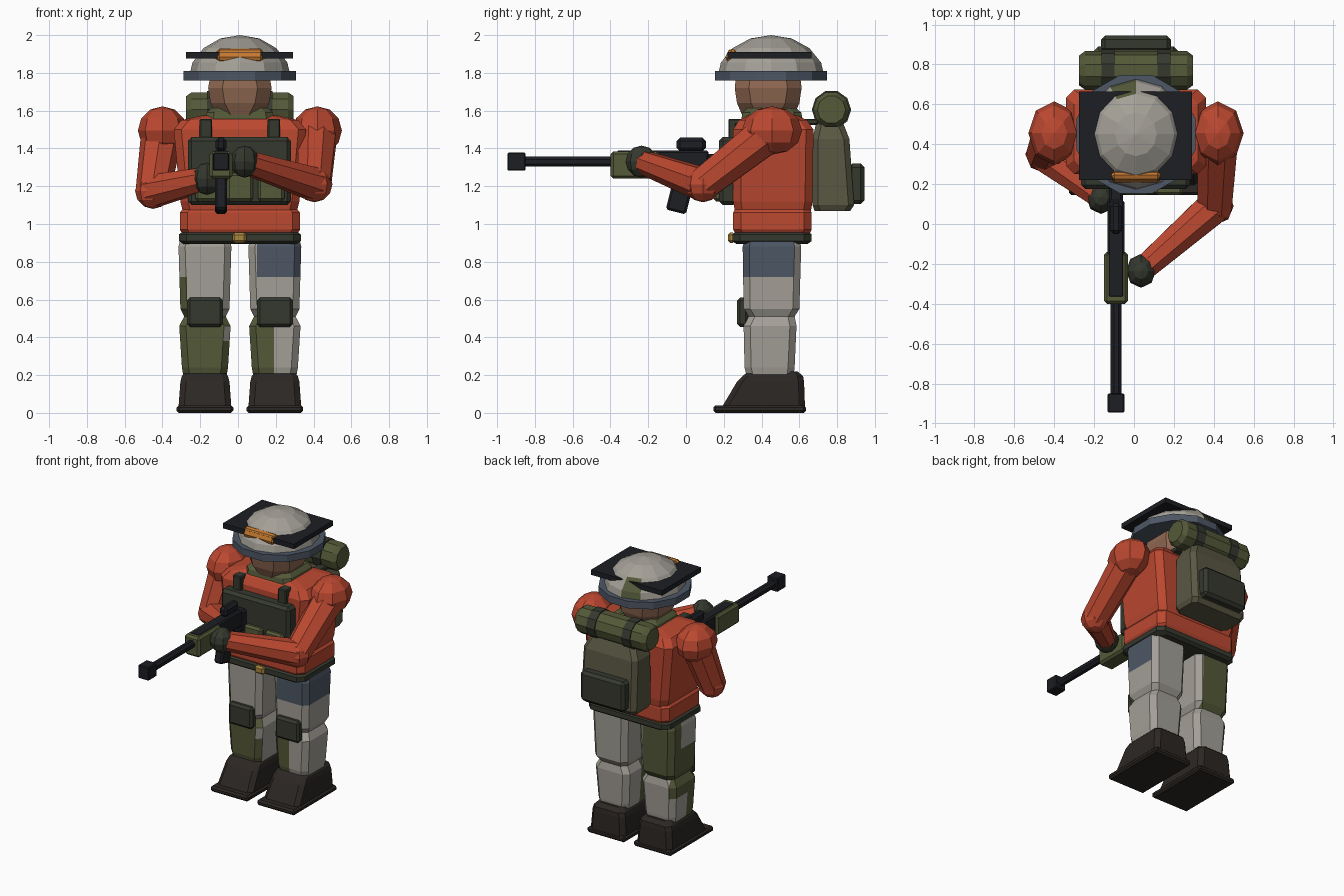
import bpy, bmesh, math
from mathutils import Vector, Matrix

if "Cube" in bpy.data.objects:
    bpy.data.objects.remove(bpy.data.objects["Cube"])

CX = 0.01  # the body sits slightly off the origin


def mat(name, r, g, b):
    m = bpy.data.materials.new(name)
    m.diffuse_color = (r, g, b, 1)
    m.use_nodes = True
    m.node_tree.nodes["Principled BSDF"].inputs["Base Color"].default_value = m.diffuse_color
    return m


RED = mat("red_cloth", 0.50, 0.065, 0.03)
SKIN = mat("skin", 0.28, 0.14, 0.085)
STONE = mat("stone_cloth", 0.37, 0.35, 0.31)
BLUE = mat("slate_cloth", 0.075, 0.095, 0.13)
OLIVE = mat("olive_cloth", 0.09, 0.10, 0.04)
PACK = mat("pack_cloth", 0.10, 0.095, 0.055)
DARK = mat("dark_webbing", 0.035, 0.04, 0.027)
BLACK = mat("black_metal", 0.012, 0.013, 0.017)
BOOT = mat("boot_leather", 0.025, 0.02, 0.017)
ORANGE = mat("orange_lens", 0.55, 0.19, 0.03)
GOLD = mat("buckle_metal", 0.40, 0.24, 0.05)


def finish(bm, name, mats, bevel=0):
    bmesh.ops.recalc_face_normals(bm, faces=bm.faces[:])
    me = bpy.data.meshes.new(name)
    bm.to_mesh(me)
    bm.free()
    ob = bpy.data.objects.new(name, me)
    bpy.context.collection.objects.link(ob)
    for m in mats:
        me.materials.append(m)
    if bevel:
        mod = ob.modifiers.new("bevel", 'BEVEL')
        mod.width, mod.segments = bevel, 1
    return ob


def box(name, x, y, z, m, bevel=0.012, tilt=0):
    """Box from (min, max) ranges, tilted about x."""
    bm = bmesh.new()
    bmesh.ops.create_cube(bm, size=1)
    for v in bm.verts:
        v.co = Vector((v.co.x * (x[1] - x[0]), v.co.y * (y[1] - y[0]), v.co.z * (z[1] - z[0])))
    ob = finish(bm, name, [m], bevel)
    ob.location = (sum(x) / 2, sum(y) / 2, sum(z) / 2)
    ob.rotation_euler.x = math.radians(tilt)
    return ob


def loft(name, rings, mats, cx=CX, c=0.04, cuts=(), paint=None):
    """Chamfered rectangles (z, half width, y min, y max) joined upward."""
    bm = bmesh.new()
    loops = []
    for z, hx, y0, y1 in rings:
        pts = [(hx, y0 + c), (hx, y1 - c), (hx - c, y1), (c - hx, y1),
               (-hx, y1 - c), (-hx, y0 + c), (c - hx, y0), (hx - c, y0)]
        loops.append([bm.verts.new((cx + px, py, z)) for px, py in pts])
    for a, b in zip(loops, loops[1:]):
        for i in range(8):
            j = (i + 1) % 8
            bm.faces.new((a[i], a[j], b[j], b[i]))
    bm.faces.new(loops[0][::-1])
    bm.faces.new(loops[-1])
    for co, no in cuts:
        bmesh.ops.bisect_plane(bm, geom=bm.verts[:] + bm.edges[:] + bm.faces[:], plane_co=co, plane_no=no)
    if paint:
        for f in bm.faces:
            f.material_index = paint(f.calc_center_median())
    return finish(bm, name, mats)


def tube(name, a, b, r1, r2, m, n=8):
    a, b = Vector(a), Vector(b)
    bm = bmesh.new()
    rot = (b - a).to_track_quat('Z', 'Y').to_matrix().to_4x4()
    bmesh.ops.create_cone(bm, cap_ends=True, segments=n, radius1=r1, radius2=r2, depth=(b - a).length,
                          matrix=Matrix.Translation((a + b) / 2) @ rot @ Matrix.Rotation(math.pi / n, 4, 'Z'))
    return finish(bm, name, [m])


def ball(name, c, r, m, u=8, v=6):
    bm = bmesh.new()
    bmesh.ops.create_uvsphere(bm, u_segments=u, v_segments=v, radius=1,
                              matrix=Matrix.Translation(c) @ Matrix.Diagonal((*r, 1)))
    return finish(bm, name, [m])


# patchwork trouser colours: 0 stone, 1 slate, 2 olive
def paint_left(p):
    if p.z > 0.72:
        return 1 if p.x > 0.10 and p.y < 0.572 else 0
    return 2 if p.z < 0.5 and p.x < 0.19 and p.y < 0.42 else 0


def paint_right(p):
    if p.z > 0.5:
        if p.y > 0.5:
            return 2 if p.x < -0.08 else 0
        return 2 if p.x < -0.27 and p.z < 0.72 else 0
    if p.y < 0.42:
        return 2 if p.x < -0.06 else 0
    return 2 if p.x < -0.27 and p.z > 0.38 else 0


# legs, boots and knee pads
for side, s, paint in (("left", 1, paint_left), ("right", -1, paint_right)):
    lx = CX + s * 0.185
    xs = (0.10, 0.19) if s > 0 else (-0.27, -0.08)
    cuts = [((x, 0, 0), (1, 0, 0)) for x in xs]
    cuts += [((0, 0, z), (0, 0, 1)) for z in (0.38, 0.72)]
    cuts += [((0, y, 0), (0, 1, 0)) for y in (0.42, 0.50)]
    loft(side + "_trouser_leg", [(0.20, 0.115, 0.32, 0.57), (0.24, 0.122, 0.31, 0.575),
         (0.46, 0.136, 0.305, 0.585), (0.51, 0.11, 0.33, 0.575), (0.55, 0.13, 0.305, 0.60),
         (0.88, 0.14, 0.30, 0.61), (0.92, 0.13, 0.31, 0.60)],
         [STONE, BLUE, OLIVE], lx, 0.035, cuts, paint)
    loft(side + "_boot", [(0.03, 0.14, 0.19, 0.63), (0.165, 0.13, 0.27, 0.625), (0.195, 0.122, 0.30, 0.62),
         (0.22, 0.10, 0.33, 0.59)], [BOOT], lx, 0.03)
    box(side + "_boot_sole", (lx - 0.15, lx + 0.15), (0.145, 0.635), (0, 0.04), BOOT)
    box(side + "_knee_pad", (lx - 0.095, lx + 0.095), (0.27, 0.33), (0.455, 0.61), DARK, 0.016)

# jacket and belt
loft("belt", [(0.895, 0.30, 0.265, 0.645), (0.91, 0.323, 0.245, 0.665), (0.945, 0.323, 0.245, 0.665),
     (0.96, 0.30, 0.265, 0.645)], [DARK])
box("belt_buckle", (-0.03, 0.045), (0.222, 0.26), (0.90, 0.955), GOLD)
loft("jacket_hem", [(0.95, 0.305, 0.26, 0.655), (0.97, 0.318, 0.25, 0.665), (1.06, 0.318, 0.25, 0.665),
     (1.09, 0.295, 0.265, 0.65)], [RED])
loft("jacket_body", [(1.06, 0.30, 0.26, 0.66), (1.12, 0.315, 0.25, 0.67), (1.50, 0.35, 0.25, 0.675),
     (1.55, 0.31, 0.28, 0.64), (1.575, 0.20, 0.33, 0.59)], [RED])
loft("collar", [(1.54, 0.185, 0.29, 0.62), (1.59, 0.175, 0.30, 0.61), (1.615, 0.15, 0.325, 0.58)], [OLIVE])

# chest rig
box("chest_plate", (-0.265, 0.28), (0.175, 0.27), (1.10, 1.46), DARK, 0.02)
for i in range(3):
    x = -0.225 + i * 0.165
    box("chest_pouch", (x, x + 0.14), (0.145, 0.20), (1.12, 1.27), OLIVE, 0.014)
for s in (-1, 1):
    x = CX + s * 0.18
    box("shoulder_strap", (x - 0.033, x + 0.033), (0.225, 0.70), (1.525, 1.557), DARK, 0.006)
    box("strap_front", (x - 0.033, x + 0.033), (0.225, 0.265), (1.42, 1.55), DARK, 0.006)

# head and helmet
loft("head", [(1.57, 0.12, 0.30, 0.57), (1.64, 0.155, 0.27, 0.60), (1.72, 0.168, 0.258, 0.612),
     (1.82, 0.15, 0.27, 0.60)], [SKIN], c=0.075)
brim = tube("helmet_brim", (CX, 0.45, 1.76), (CX, 0.45, 1.81), 0.308, 0.308, BLUE, 12)
dome = ball("helmet_dome", (CX, 0.45, 1.765), (0.272, 0.287, 0.235), STONE, 12, 8)
dome.data.materials.append(OLIVE)
for p in dome.data.polygons:
    q = p.center
    if q.y > 0.62 and -0.14 < q.x < -0.01 and q.z > 1.8:
        p.material_index = 1
cut = bmesh.new()
cut.from_mesh(dome.data)
bmesh.ops.bisect_plane(cut, geom=cut.verts[:] + cut.edges[:] + cut.faces[:],
                       plane_co=(0, 0, 1.765), plane_no=(0, 0, 1), clear_inner=True)
cut.to_mesh(dome.data)
cut.free()
box("goggle_strap", (-0.275, 0.29), (0.22, 0.665), (1.875, 1.91), BLACK, 0)
box("goggle_lens", (-0.113, 0.133), (0.215, 0.26), (1.858, 1.928), ORANGE, 0.015, -25)

# arms: shoulder, elbow and hand joints
for side, sh, el, ha in (("left", (0.42, 0.455, 1.495), (0.405, 0.09, 1.21), (0.035, -0.235, 1.33)),
                         ("right", (-0.40, 0.455, 1.495), (-0.45, 0.35, 1.175), (-0.165, 0.135, 1.24))):
    sh, el, ha = Vector(sh), Vector(el), Vector(ha)
    ball(side + "_shoulder", sh, (0.13, 0.16, 0.128), RED)
    tube(side + "_upper_arm", sh, el, 0.112, 0.092, RED)
    ball(side + "_elbow", el, (0.095, 0.095, 0.095), RED)
    tube(side + "_forearm", el, el.lerp(ha, 0.94), 0.092, 0.066, RED)
    ball(side + "_glove", ha, (0.075, 0.085, 0.085), DARK)

# rifle
GX = -0.09
tube("rifle_barrel", (GX, -0.88, 1.33), (GX, -0.35, 1.33), 0.029, 0.029, BLACK)
box("rifle_muzzle", (GX - 0.042, GX + 0.042), (-0.945, -0.85), (1.282, 1.378), BLACK, 0.006)
box("rifle_handguard", (GX - 0.06, GX + 0.06), (-0.40, -0.14), (1.24, 1.385), OLIVE, 0.015)
box("rifle_receiver", (GX - 0.042, GX + 0.042), (-0.37, 0.12), (1.27, 1.388), BLACK, 0.01)
box("rifle_stock", (GX - 0.035, GX + 0.035), (0.10, 0.25), (1.22, 1.37), BLACK, 0.012)
box("rifle_magazine", (GX - 0.032, GX + 0.032), (-0.08, 0.03), (1.06, 1.30), BLACK, 0.012, -14)
box("rifle_sight", (GX - 0.03, GX + 0.03), (-0.05, 0.105), (1.385, 1.457), BLACK, 0.018)

# backpack with bedroll
loft("backpack", [(1.07, 0.205, 0.68, 0.87), (1.10, 0.22, 0.67, 0.89), (1.45, 0.215, 0.67, 0.865),
     (1.54, 0.17, 0.69, 0.83)], [PACK], c=0.03)
box("backpack_pocket", (-0.165, 0.185), (0.86, 0.945), (1.105, 1.32), DARK, 0.02)
for x0, x1, r in ((-0.245, 0.265, 0.097), (-0.275, -0.245, 0.075), (0.265, 0.295, 0.075)):
    big = x1 - x0 > 0.1
    a, b = (r, r) if big else ((r, 0.097) if x0 < 0 else (0.097, r))
    tube("bedroll" if big else "bedroll_end", (x0, 0.77, 1.605), (x1, 0.77, 1.605), a, b, OLIVE, 10)
for x in (-0.13, 0.15):
    tube("bedroll_strap", (x - 0.033, 0.77, 1.605), (x + 0.033, 0.77, 1.605), 0.104, 0.104, DARK, 10)
